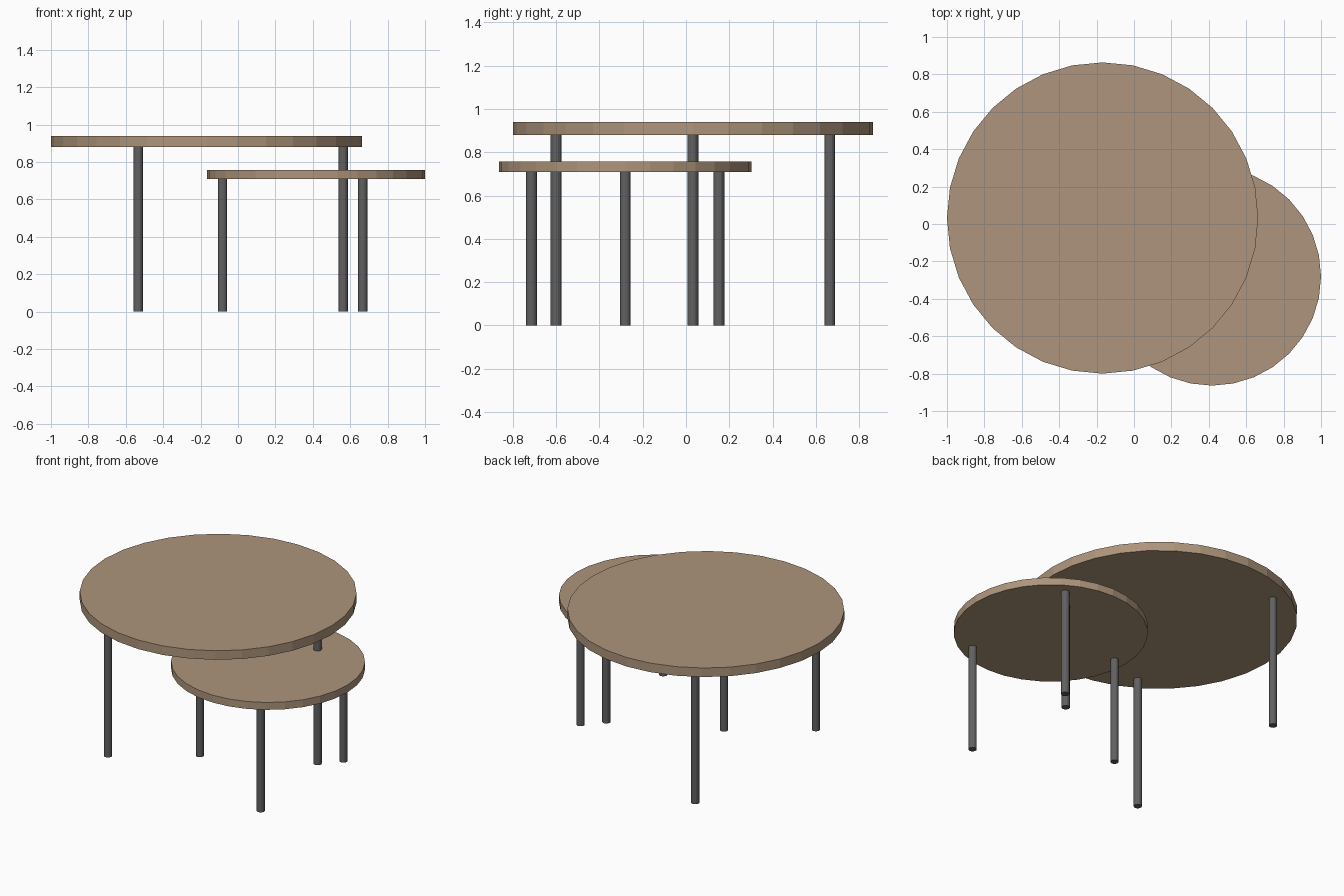
import bpy
from math import cos, sin, radians

if "Cube" in bpy.data.objects:
    bpy.data.objects.remove(bpy.data.objects["Cube"])


def material(name, rgb):
    m = bpy.data.materials.new(name)
    m.diffuse_color = (*rgb, 1)
    m.use_nodes = True
    m.node_tree.nodes["Principled BSDF"].inputs["Base Color"].default_value = m.diffuse_color
    return m


wood = material("wood", (0.42, 0.30, 0.20))
metal = material("dark_metal", (0.12, 0.12, 0.12))


def cylinder(name, x, y, z0, z1, radius, sides, mat):
    bpy.ops.mesh.primitive_cylinder_add(
        vertices=sides, radius=radius, depth=z1 - z0, location=(x, y, (z0 + z1) / 2))
    ob = bpy.context.object
    ob.name = name
    ob.data.materials.append(mat)


def table(prefix, x, y, radius, z0, z1, leg_ring, first_angle):
    # Round top
    cylinder(prefix + "_top", x, y, z0, z1, radius, 32, wood)
    # Three legs evenly spaced under the top
    for i in range(3):
        a = radians(first_angle + 120 * i)
        cylinder(f"{prefix}_leg_{i + 1}", x + leg_ring * cos(a), y + leg_ring * sin(a),
                 0, z0, 0.025, 16, metal)


# Tall table, and the low table nested partly beneath it
table("tall_table", -0.168, 0.032, 0.832, 0.88, 0.94, 0.73, 0)
table("low_table", 0.417, -0.281, 0.583, 0.708, 0.757, 0.50, 180)
